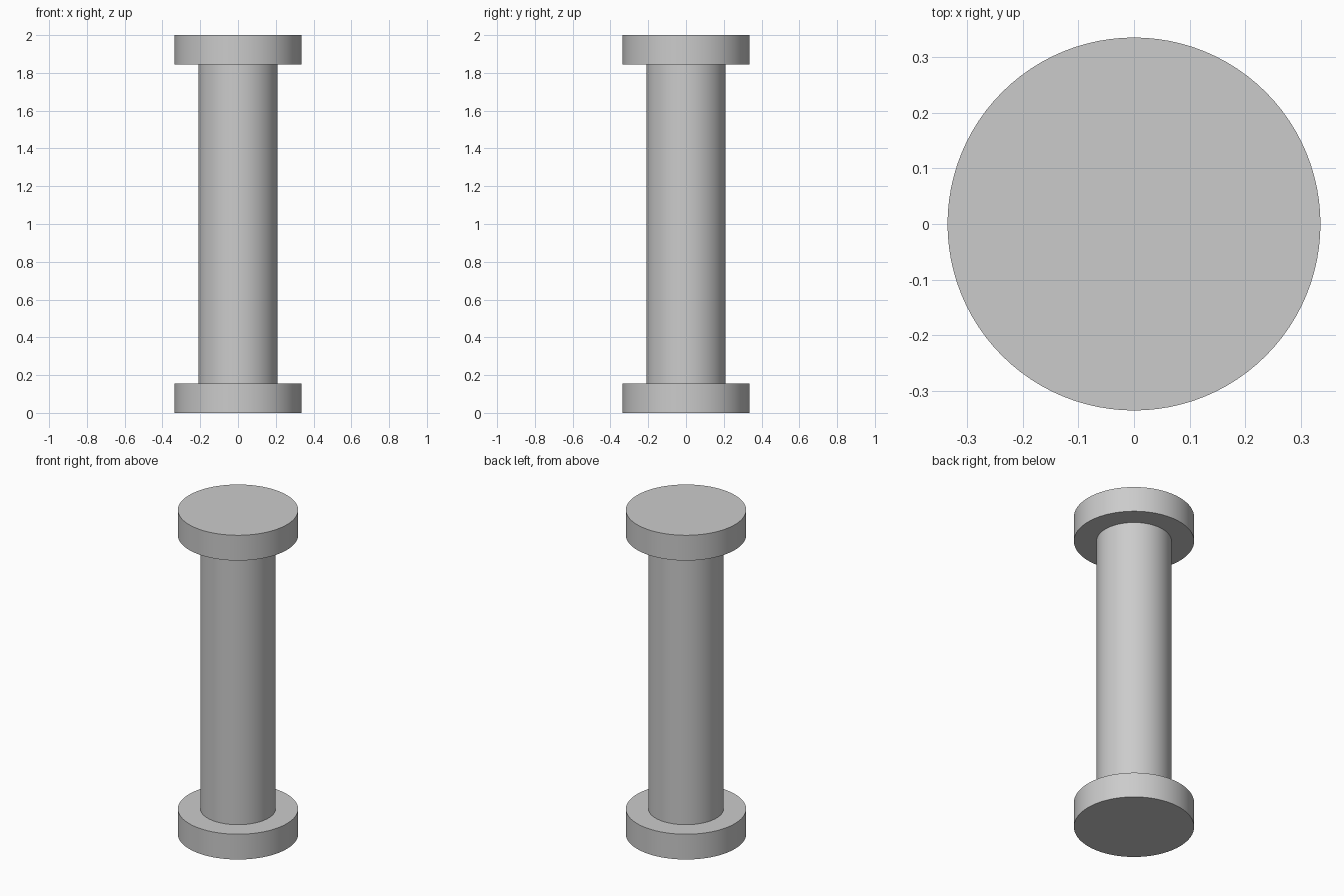
import bpy
import math

cube = bpy.data.objects.get("Cube")
if cube:
    bpy.data.objects.remove(cube, do_unlink=True)

HEIGHT = 2.0
FLANGE_RADIUS = 0.336
FLANGE_HEIGHT = 0.156
SHAFT_RADIUS = 0.21

grey = bpy.data.materials.new("plain grey")
grey.use_nodes = True
colour = (0.6, 0.6, 0.6, 1.0)
grey.diffuse_color = colour
grey.node_tree.nodes["Principled BSDF"].inputs["Base Color"].default_value = colour


def cylinder(name, radius, bottom, top):
    """Upright smooth cylinder with sharp rims."""
    bpy.ops.mesh.primitive_cylinder_add(
        vertices=96, radius=radius, depth=top - bottom,
        location=(0, 0, (bottom + top) / 2))
    obj = bpy.context.object
    obj.name = name
    obj.data.materials.append(grey)
    bpy.ops.object.shade_smooth_by_angle(angle=math.radians(30))
    return obj


# Round end discs joined by a slimmer shaft
cylinder("bottom_flange", FLANGE_RADIUS, 0, FLANGE_HEIGHT)
cylinder("shaft", SHAFT_RADIUS, FLANGE_HEIGHT, HEIGHT - FLANGE_HEIGHT)
cylinder("top_flange", FLANGE_RADIUS, HEIGHT - FLANGE_HEIGHT, HEIGHT)
